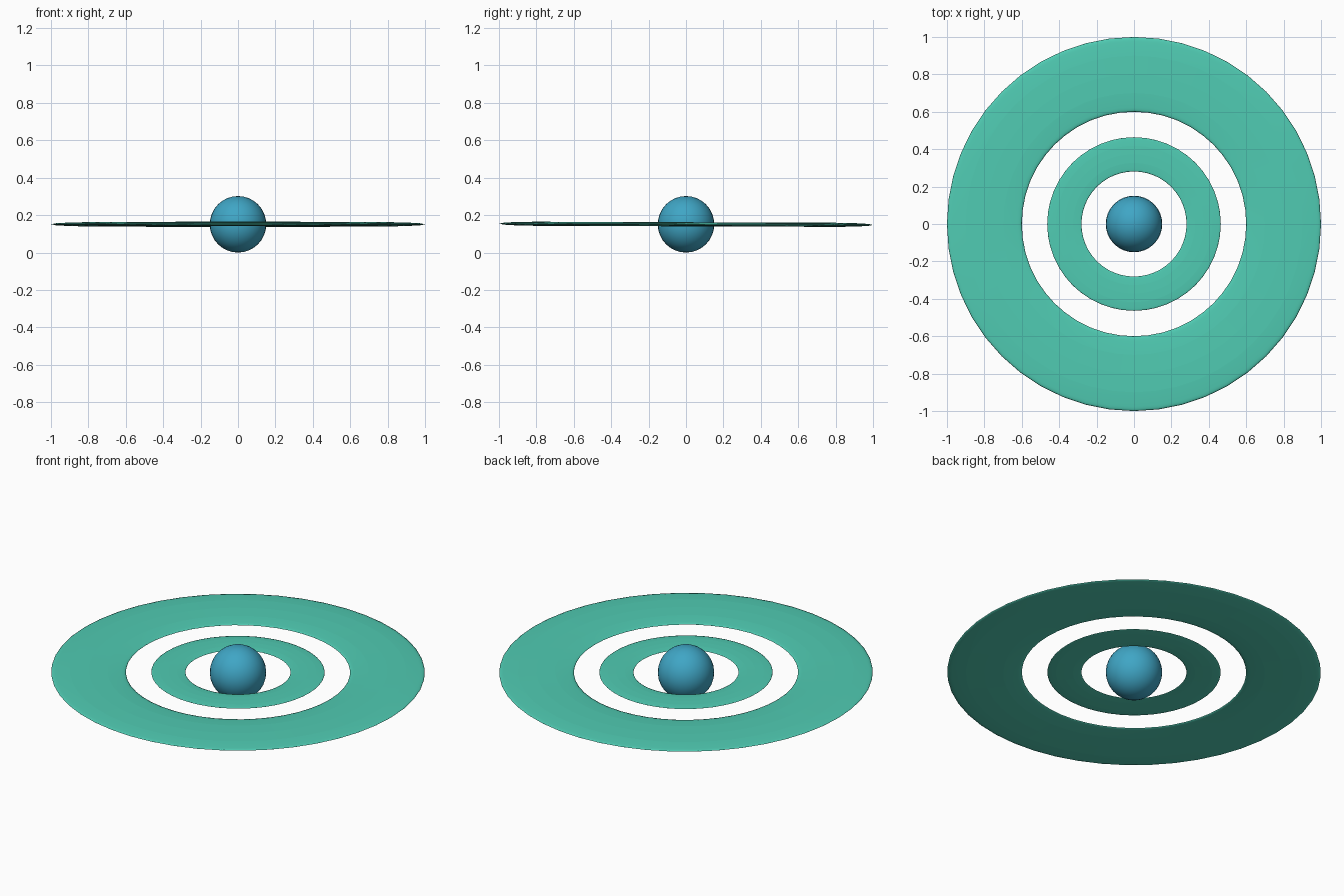
import bpy
from math import radians

if "Cube" in bpy.data.objects:
    bpy.data.objects.remove(bpy.data.objects["Cube"])

CENTRE_Z = 0.151


def material(name, rgb):
    mat = bpy.data.materials.new(name)
    mat.diffuse_color = (*rgb, 1.0)
    mat.use_nodes = True
    mat.node_tree.nodes["Principled BSDF"].inputs["Base Color"].default_value = mat.diffuse_color
    return mat


def finish(name, mat):
    obj = bpy.context.object
    obj.name = name
    obj.data.materials.append(mat)
    bpy.ops.object.shade_smooth_by_angle(angle=radians(30))
    return obj


def flat_ring(name, inner, outer, mat):
    # Torus squashed to a thin disc with tapering edges, very slightly tilted
    bpy.ops.mesh.primitive_torus_add(
        major_radius=(inner + outer) / 2, minor_radius=(outer - inner) / 2,
        major_segments=48, minor_segments=12, location=(0, 0, CENTRE_Z))
    obj = finish(name, mat)
    obj.scale.z = 0.055
    obj.rotation_euler.x = radians(-0.2)


blue = material("planet_blue", (0.05, 0.38, 0.56))
teal = material("ring_teal", (0.08, 0.60, 0.45))

# Central planet
bpy.ops.mesh.primitive_uv_sphere_add(segments=32, ring_count=16, radius=0.151,
                                     location=(0, 0, CENTRE_Z))
finish("planet", blue)

# Two concentric rings
flat_ring("inner_ring", 0.281, 0.464, teal)
flat_ring("outer_ring", 0.60, 1.0, teal)
